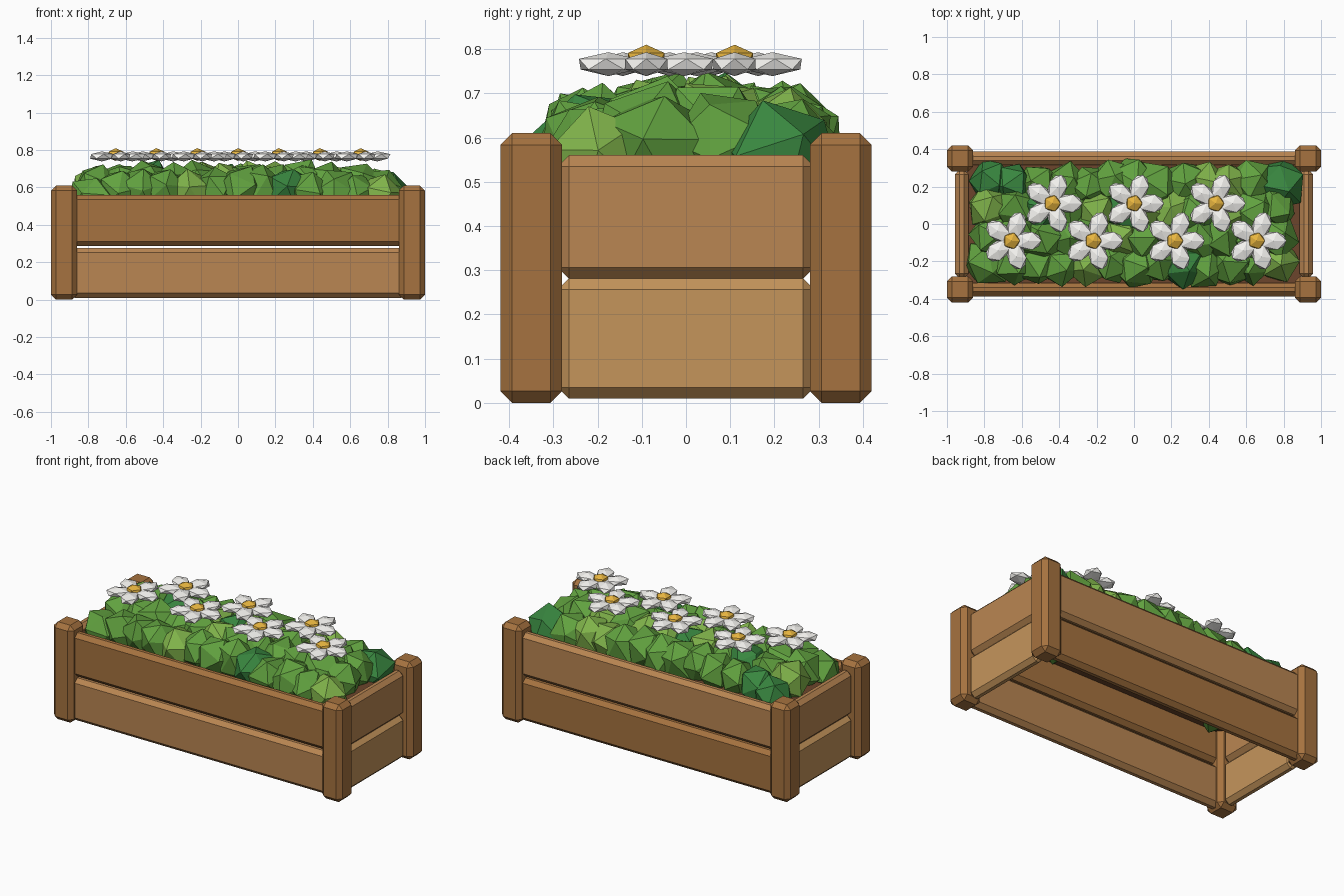
import bpy, bmesh, math, random
from mathutils import Matrix, Vector, Euler

if "Cube" in bpy.data.objects:
    bpy.data.objects.remove(bpy.data.objects["Cube"])

random.seed(7)


def material(name, rgb):
    m = bpy.data.materials.new(name)
    m.diffuse_color = (*rgb, 1)
    m.use_nodes = True
    m.node_tree.nodes["Principled BSDF"].inputs["Base Color"].default_value = m.diffuse_color
    return m


POST = material("post wood", (0.38, 0.17, 0.05))
DARK = material("dark plank wood", (0.38, 0.17, 0.05))
MID = material("mid plank wood", (0.49, 0.24, 0.085))
PALE = material("pale plank wood", (0.56, 0.30, 0.105))
SOIL = material("soil brown", (0.15, 0.06, 0.025))
GREENS = [material("leaf green", (0.12, 0.36, 0.05)),
          material("light leaf green", (0.22, 0.46, 0.07)),
          material("dark leaf green", (0.04, 0.24, 0.05))]
WHITE = material("petal white", (0.92, 0.91, 0.88))
YELLOW = material("pollen yellow", (0.80, 0.46, 0.05))


def finish(name, bm, mats):
    me = bpy.data.meshes.new(name)
    bm.to_mesh(me)
    bm.free()
    for m in mats:
        me.materials.append(m)
    ob = bpy.data.objects.new(name, me)
    bpy.context.collection.objects.link(ob)
    return ob


def box(name, lo, hi, mat, bevel=0.025):
    lo, hi = Vector(lo), Vector(hi)
    bm = bmesh.new()
    bmesh.ops.create_cube(bm, size=1, matrix=Matrix.LocRotScale((lo + hi) / 2, None, hi - lo))
    if bevel:
        bmesh.ops.bevel(bm, geom=bm.edges[:], offset=bevel, segments=1,
                        affect='EDGES', profile=0.5)
    return finish(name, bm, [mat])


def add_ico(bm, loc, rot, scale, slot=0):
    verts = bmesh.ops.create_icosphere(bm, subdivisions=1, radius=1,
                                       matrix=Matrix.LocRotScale(loc, rot, scale))["verts"]
    for f in {f for v in verts for f in v.link_faces}:
        f.material_index = slot
    return verts


# corner posts
for sx, xn in ((-1, "left"), (1, "right")):
    for sy, yn in ((-1, "front"), (1, "back")):
        cx, cy = sx * 0.93, sy * 0.35
        box(f"{yn}_{xn}_post", (cx - 0.07, cy - 0.07, 0), (cx + 0.07, cy + 0.07, 0.61), POST, 0.027)

# long planks, two high on front and back
for sy, name, low, up in ((-1, "front", MID, DARK), (1, "back", DARK, MID)):
    y0, y1 = sorted((sy * 0.315, sy * 0.387))
    box(f"{name}_lower_plank", (-0.9, y0, 0.01), (0.9, y1, 0.277), low)
    box(f"{name}_upper_plank", (-0.9, y0, 0.287), (0.9, y1, 0.56), up)

# end planks
for sx, name in ((-1, "left"), (1, "right")):
    x0, x1 = sorted((sx * 0.885, sx * 0.957))
    box(f"{name}_lower_plank", (x0, -0.29, 0.01), (x1, 0.29, 0.281), PALE)
    box(f"{name}_upper_plank", (x0, -0.29, 0.281), (x1, 0.29, 0.56), MID)

# soil slab
box("soil", (-0.895, -0.325, 0.48), (0.895, 0.325, 0.525), SOIL, 0)

# leafy clumps in four rows, lower toward the rim
bm = bmesh.new()
for y, z, n in ((-0.21, 0.585, 13), (-0.07, 0.615, 12), (0.075, 0.615, 12), (0.215, 0.59, 13)):
    for i in range(n):
        x = -0.77 + 1.54 * i / (n - 1)
        r = random.uniform(0.12, 0.14)
        drop = 0.06 * abs(x) ** 3
        loc = Vector((x + random.uniform(-.02, .02), y + random.uniform(-.015, .015),
                      z - drop + random.uniform(-.015, .015)))
        rot = Euler([random.uniform(0, math.tau) for _ in range(3)]).to_quaternion()
        slot = random.choices((0, 1, 2), (6, 2, 4 if y > 0 else 1))[0]
        for v in add_ico(bm, loc, rot, (r, r, r), slot):
            v.co += Vector([random.uniform(-.012, .012) for _ in range(3)])
            v.co.z = min(v.co.z, 0.75)
            v.co.x = max(-0.905, min(0.905, v.co.x))
finish("foliage", bm, GREENS)

# five-petal flowers in two staggered rows
spots = [(x, -0.09) for x in (-0.655, -0.218, 0.218, 0.655)]
spots += [(x, 0.11) for x in (-0.437, 0, 0.437)]
for k, (x, y) in enumerate(spots, 1):
    bm = bmesh.new()
    for p in range(5):
        turn = Matrix.Rotation(math.tau * p / 5, 3, 'Z')
        add_ico(bm, Vector((x, y, 0.766)) + turn @ Vector((0.09, 0, 0)),
                turn.to_quaternion(), (0.078, 0.056, 0.027))
    finish(f"flower_{k}_petals", bm, [WHITE])
    bm = bmesh.new()
    add_ico(bm, Vector((x, y, 0.776)), None, (0.049, 0.049, 0.034))
    finish(f"flower_{k}_centre", bm, [YELLOW])
